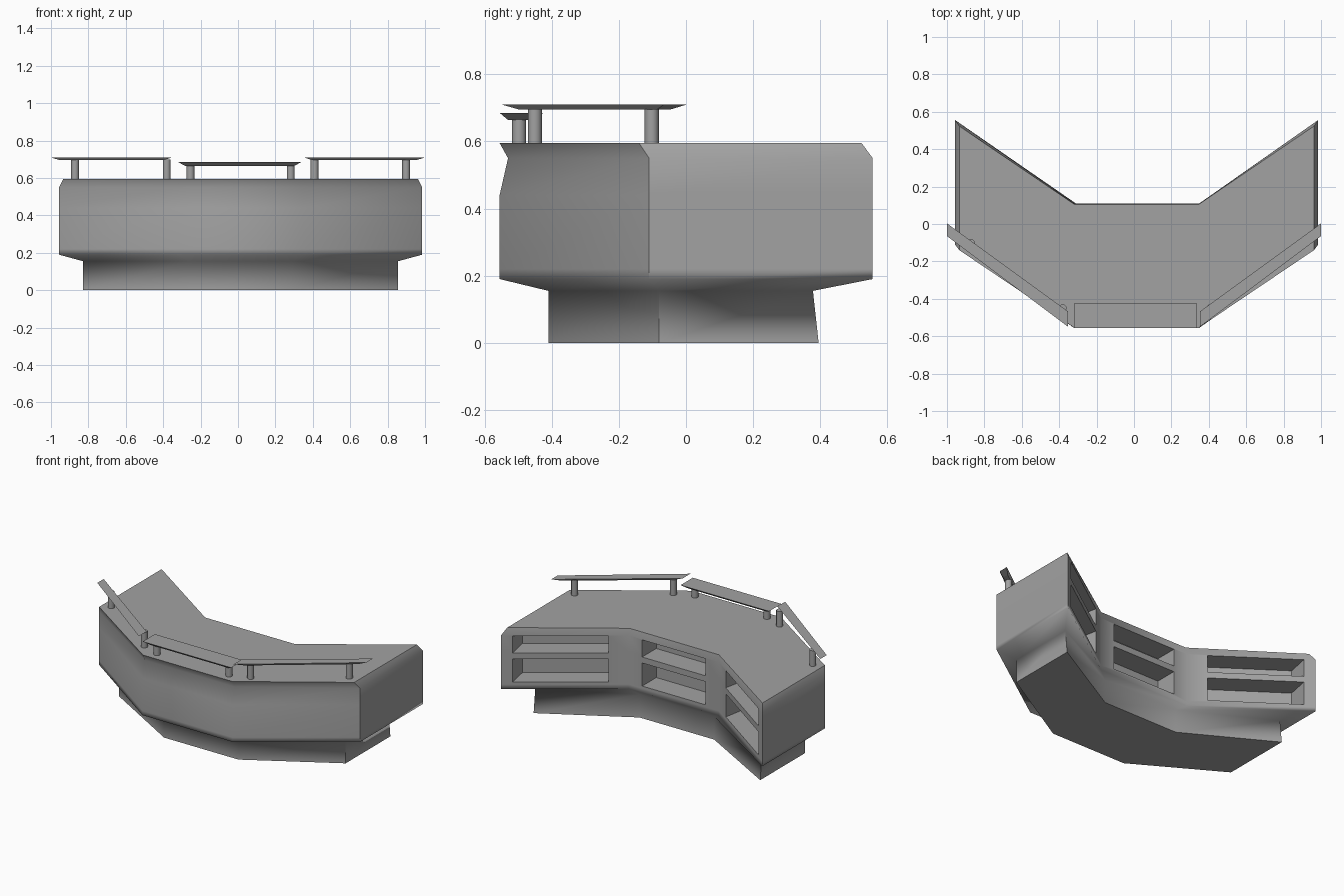
import bpy, bmesh, math
from mathutils import Vector

if "Cube" in bpy.data.objects:
    bpy.data.objects.remove(bpy.data.objects["Cube"])

CX = 0.014  # mirror plane of the desk

grey = bpy.data.materials.new("desk_grey")
grey.use_nodes = True
grey.diffuse_color = (0.36, 0.36, 0.36, 1)
bsdf = grey.node_tree.nodes["Principled BSDF"]
bsdf.inputs["Base Color"].default_value = grey.diffuse_color
bsdf.inputs["Roughness"].default_value = 0.7


def make_object(name, bm):
    bmesh.ops.recalc_face_normals(bm, faces=bm.faces)
    mesh = bpy.data.meshes.new(name)
    bm.to_mesh(mesh)
    bm.free()
    mesh.materials.append(grey)
    obj = bpy.data.objects.new(name, mesh)
    bpy.context.collection.objects.link(obj)
    return obj


def loft(bm, rings):
    """Skin closed rings of equal length and cap both ends."""
    rows = [[bm.verts.new(p) for p in ring] for ring in rings]
    for low, high in zip(rows, rows[1:]):
        for i in range(len(low)):
            j = (i + 1) % len(low)
            bm.faces.new((low[i], low[j], high[j], high[i]))
    bm.faces.new(rows[0][::-1])
    bm.faces.new(rows[-1])


def footprint(z, end, kink, front_mid, front_end, back_end, back_mid):
    half = [(kink, front_mid), (end, front_end), (end, back_end), (kink, back_mid)]
    right = [(CX + x, y, z) for x, y in half]
    left = [(CX - x, y, z) for x, y in reversed(half)]
    return right + left


# Angled desk body: recessed plinth, flared underside, walls, chamfered top
wall = (0.971, 0.335, -0.555, -0.11, 0.556, 0.11)
bm = bmesh.new()
loft(bm, [
    footprint(0, 0.842, 0.277, -0.41, -0.08, 0.395, 0.077),
    footprint(0.155, 0.842, 0.277, -0.41, -0.08, 0.378, 0.077),
    footprint(0.19, *wall),
    footprint(0.22, *wall),
    footprint(0.44, *wall),
    footprint(0.55, 0.971, 0.335, -0.53, -0.11, 0.556, 0.11),
    footprint(0.595, 0.948, 0.332, -0.555, -0.14, 0.523, 0.105),
])
body = make_object("desk_body", bm)

# Open shelves cut into the three back panels
inner, outer = Vector((0.335, 0.11)), Vector((0.971, 0.556))
mirror = Vector((-1, 1))
panels = [
    (inner.lerp(outer, 0.16), inner.lerp(outer, 0.91), Vector((0.03, -0.15))),
    (Vector((-0.235, 0.11)), Vector((0.235, 0.11)), Vector((0, -0.15))),
]
a, b, depth = panels[0]
panels.append((a * mirror, b * mirror, depth * mirror))
bm = bmesh.new()
for a, b, depth in panels:
    for low, high in ((0.235, 0.39), (0.43, 0.545)):
        corners = [a - depth * 0.2, b - depth * 0.2, b + depth, a + depth]
        loft(bm, [[(CX + p.x, p.y, z) for p in corners] for z in (low, high)])
cutter = make_object("shelf_cutter", bm)
cut = body.modifiers.new("shelves", "BOOLEAN")
cut.operation = "DIFFERENCE"
cut.solver = "EXACT"
cut.object = cutter
bpy.context.view_layer.objects.active = body
bpy.ops.object.modifier_apply(modifier=cut.name)
bpy.data.objects.remove(cutter)

# Soft shading on the walls and flare, crisp edges elsewhere
bm = bmesh.new()
bm.from_mesh(body.data)
for face in bm.faces:
    face.smooth = True
for edge in bm.edges:
    flare = all(0.15 < v.co.z < 0.2 for v in edge.verts)
    edge.smooth = flare or edge.calc_face_angle(math.pi) < math.radians(50)
bm.to_mesh(body.data)
bm.free()


def ledge(name, corners, top, bottom, inset_long, inset_wide):
    """Thin plate whose underside is drawn in; corners run a-b (long), b-c (short)."""
    a, b, c, d = [Vector(p) for p in corners]
    along = (b - a).normalized() * inset_long
    under = [(a + along).lerp(d + along, inset_wide), (b - along).lerp(c - along, inset_wide),
             (c - along).lerp(b - along, inset_wide), (d + along).lerp(a + along, inset_wide)]
    bm = bmesh.new()
    loft(bm, [[(p.x, p.y, bottom) for p in under], [(p.x, p.y, top) for p in (a, b, c, d)]])
    return make_object(name, bm)


def post(name, x, y, top):
    bm = bmesh.new()
    bmesh.ops.create_cone(bm, cap_ends=True, segments=12, radius1=0.021, radius2=0.021,
                          depth=top - 0.59)
    bmesh.ops.translate(bm, verts=bm.verts, vec=(x, y, (top + 0.59) / 2))
    obj = make_object(name, bm)
    bpy.ops.object.select_all(action="DESELECT")
    obj.select_set(True)
    bpy.context.view_layer.objects.active = obj
    bpy.ops.object.shade_smooth_by_angle(angle=math.radians(40))


# Raised ledges along the front, each on two posts
ledge("middle_ledge", [(-0.32, -0.555), (0.338, -0.555), (0.338, -0.425), (-0.32, -0.425)],
      0.685, 0.663, 0.04, 0.2)
for side, s, shift in (("left", 1, 0.015), ("right", -1, -0.015)):
    ledge(side + "_ledge",
          [(s * 0.337 + shift, -0.55), (s, -0.065), (s, 0.003), (s * 0.337 + shift, -0.468)],
          0.71, 0.695, 0.06, 0.2)
    post(side + "_inner_post", CX + s * 0.395, -0.45, 0.7)
    post(side + "_outer_post", CX + s * 0.885, -0.102, 0.7)
    post(side + "_middle_post", CX + s * 0.268, -0.497, 0.67)
